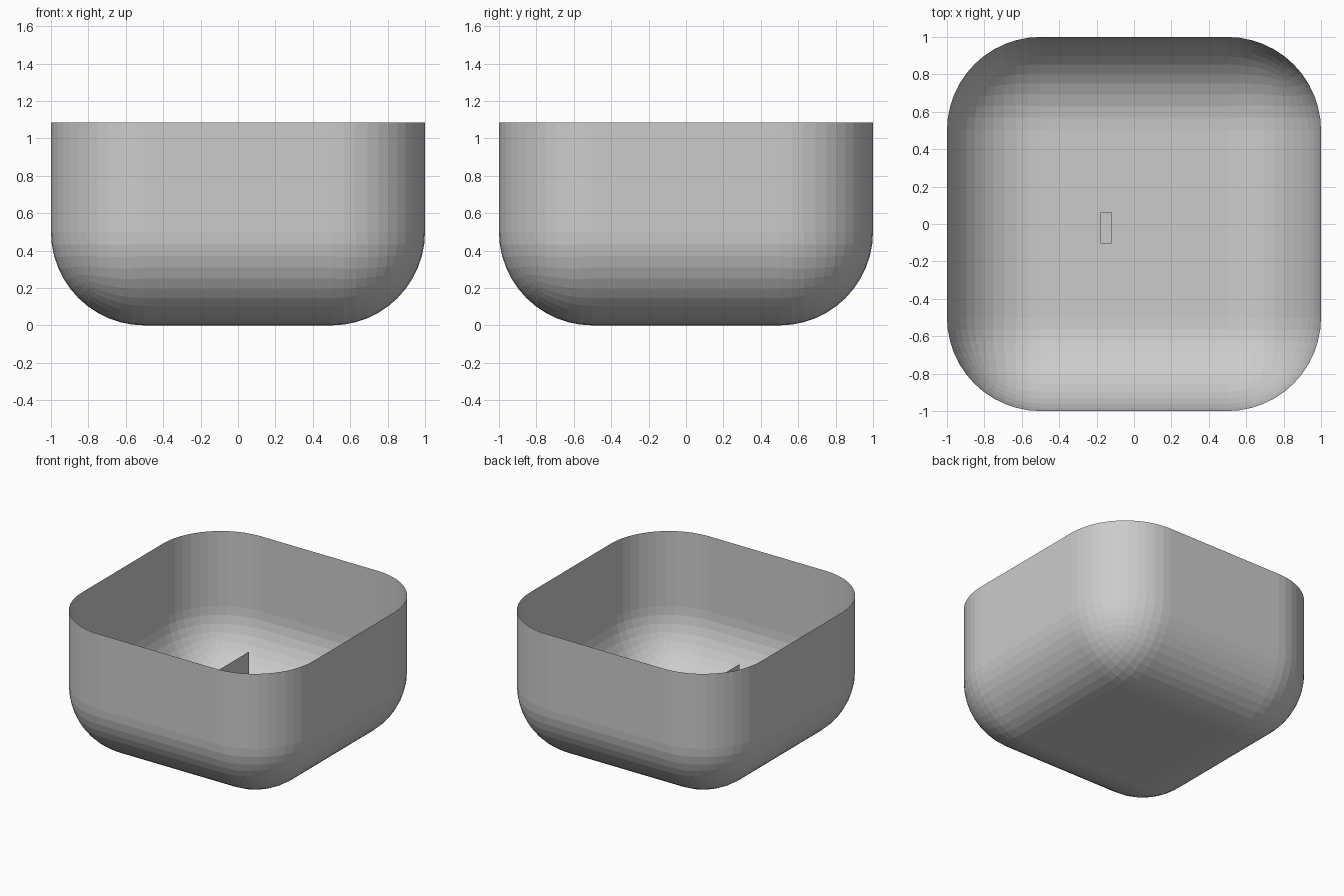
import bpy, bmesh
from mathutils import Matrix

if "Cube" in bpy.data.objects:
    bpy.data.objects.remove(bpy.data.objects["Cube"])

RIM = 1.085      # height of the open rim
RADIUS = 0.5     # corner and floor rounding


def finish(bm, name):
    mesh = bpy.data.meshes.new(name)
    bm.to_mesh(mesh)
    bm.free()
    obj = bpy.data.objects.new(name, mesh)
    bpy.context.collection.objects.link(obj)
    return obj


# Basin: rounded cube cut open at the rim, single-skin wall
bm = bmesh.new()
bmesh.ops.create_cube(bm, size=2, matrix=Matrix.Translation((0, 0, 1)))
bmesh.ops.bevel(bm, geom=bm.edges[:], offset=RADIUS, offset_type='OFFSET',
                segments=12, profile=0.5, affect='EDGES')
bmesh.ops.bisect_plane(bm, geom=bm.verts[:] + bm.edges[:] + bm.faces[:],
                       plane_co=(0, 0, RIM), plane_no=(0, 0, 1),
                       clear_outer=True)
finish(bm, "basin")

# Divider: thin upright panel standing on the basin floor
bm = bmesh.new()
corners = [(-0.4, 0.003), (0.4, 0.003), (0.4, 0.5), (-0.4, 0.5)]
bm.faces.new([bm.verts.new((-0.183, y, z)) for y, z in corners])
finish(bm, "divider_panel")

# Small plain plate lying beside the divider
bm = bmesh.new()
bmesh.ops.create_cube(bm, size=1, matrix=Matrix.Translation((-0.15, -0.02, 0.01))
                      @ Matrix.Diagonal((0.06, 0.17, 0.012, 1)))
finish(bm, "floor_plate")
